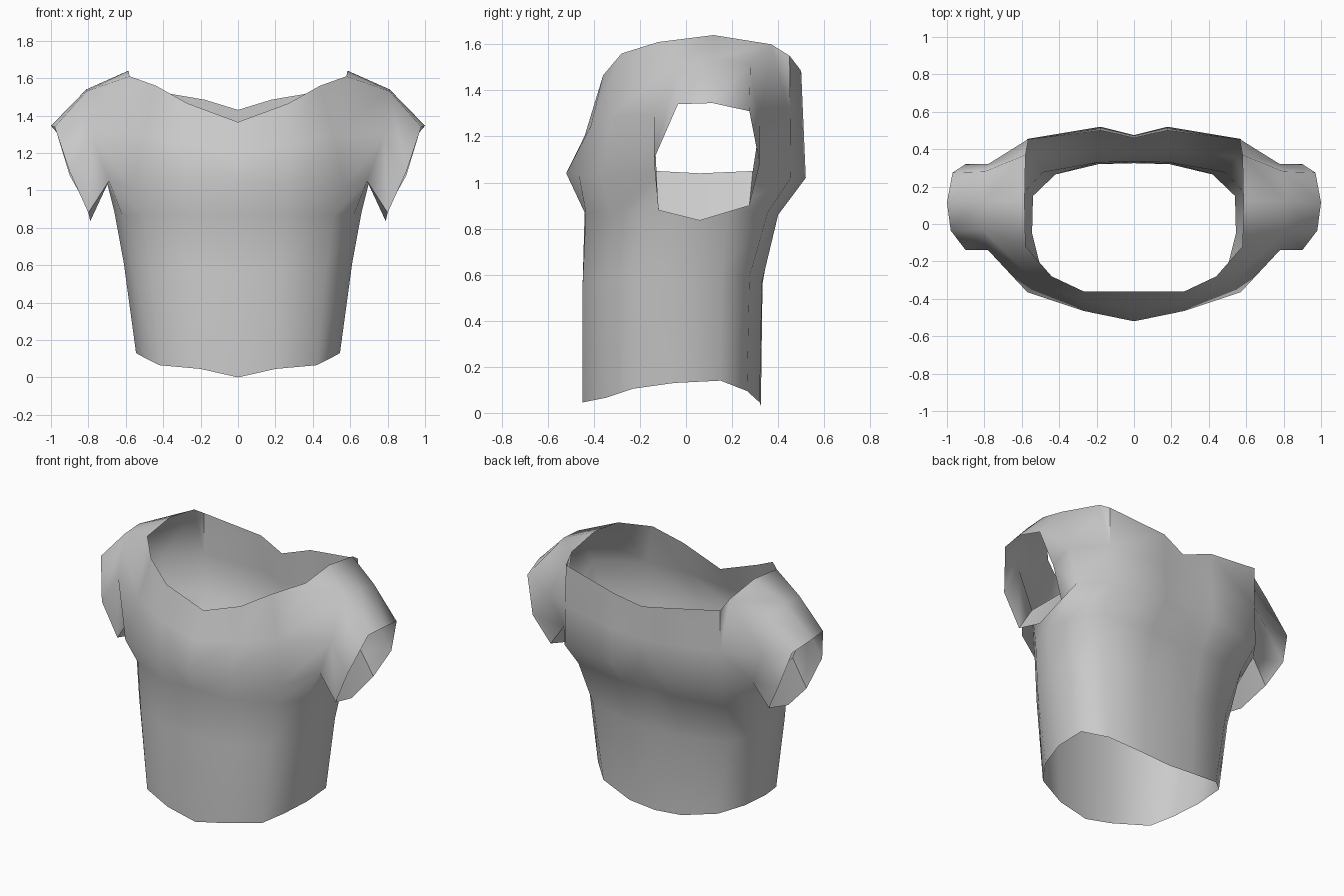
import bpy, bmesh, math
from mathutils import Vector

if "Cube" in bpy.data.objects:
    bpy.data.objects.remove(bpy.data.objects["Cube"])

bm = bmesh.new()

def ring(points):
    return [bm.verts.new(p) for p in points]

def band(lower, upper, closed=False):
    n = len(lower)
    for i in range(n if closed else n - 1):
        j = (i + 1) % n
        bm.faces.new((lower[i], lower[j], upper[j], upper[i]))

def blend(a, b, tx, ty, tz):
    return [tuple(p[k] + (q[k] - p[k]) * t for k, t in enumerate((tx, ty, tz)))
            for p, q in zip(a, b)]

# half cross-sections, from front centre round the side to back centre
hem_pts = [(0, -.45, 0), (.2, -.45, .045), (.42, -.35, .065), (.5, -.23, .105),
           (.545, -.05, .13), (.54, .15, .14), (.42, .265, .095), (.19, .32, .045), (0, .325, .03)]
waist_pts = [(0, -.44, .87), (.25, -.435, .87), (.51, -.32, .87), (.62, -.18, .87),
             (.66, -.02, .88), (.65, .18, .88), (.54, .355, .87), (.19, .4, .86), (0, .385, .86)]
chest_pts = [(0, -.52, 1.04), (.27, -.465, 1.03), (.57, -.365, 1.02), (.69, -.13, 1.05),
             (.70, .06, 1.04), (.69, .29, 1.05), (.57, .455, 1.02), (.18, .52, 1.02), (0, .475, 1.02)]
neck_pts = [(0, -.36, 1.365), (.27, -.36, 1.465), (.44, -.28, 1.56), (.58, -.12, 1.61),
            (.585, .12, 1.64), (.58, .37, 1.6), (.565, .45, 1.55), (.18, .5, 1.485), (0, .46, 1.43)]

# torso tube up to the armpits
hem = ring(hem_pts)
belly = ring(blend(hem_pts, waist_pts, .57, .12, .64))
waist = ring(waist_pts)
chest = ring(chest_pts)
neck = ring(neck_pts)
for a, b in ((hem, belly), (belly, waist), (waist, chest)):
    band(a, b)

# upper front and back panels
upper_pts = blend(chest_pts, neck_pts, .45, .5, .5)
front, back = ring(upper_pts[:3]), ring(upper_pts[6:])
band(chest[:3], front)
band(front, neck[:3])
band(chest[6:], back)
band(back, neck[6:])

# shoulder cap and armhole
top = ring([(.81, -.03, 1.53), (.81, .12, 1.54), (.80, .28, 1.51)])
arm_f, arm_b = ring([(.78, -.14, 1.29), (.78, .32, 1.25)])
band(top, neck[3:6])
for f in ((chest[2], chest[3], arm_f, front[2]), (front[2], arm_f, top[0], neck[3]),
          (front[2], neck[3], neck[2]), (chest[5], chest[6], back[0], arm_b),
          (arm_b, back[0], neck[5], top[2]), (back[0], neck[6], neck[5])):
    bm.faces.new(f)

# short sleeve
armhole = top + [arm_b, chest[5], chest[4], chest[3], arm_f]
cuff = ring([(.98, -.035, 1.34), (1, .115, 1.345), (.97, .275, 1.31), (.9, .32, 1.08),
             (.8, .275, .9), (.79, .06, .835), (.8, -.12, .88), (.9, -.14, 1.1)])
band(cuff, armhole, closed=True)

mesh = bpy.data.meshes.new("shirt")
bm.to_mesh(mesh)
bm.free()
shirt = bpy.data.objects.new("shirt", mesh)
bpy.context.collection.objects.link(shirt)

# mirror to the other half
mirror = shirt.modifiers.new("mirror", 'MIRROR')
mirror.use_clip = True
bpy.context.view_layer.objects.active = shirt
shirt.select_set(True)
bpy.ops.object.modifier_apply(modifier=mirror.name)
bpy.ops.object.shade_smooth_by_angle(angle=math.radians(65))
